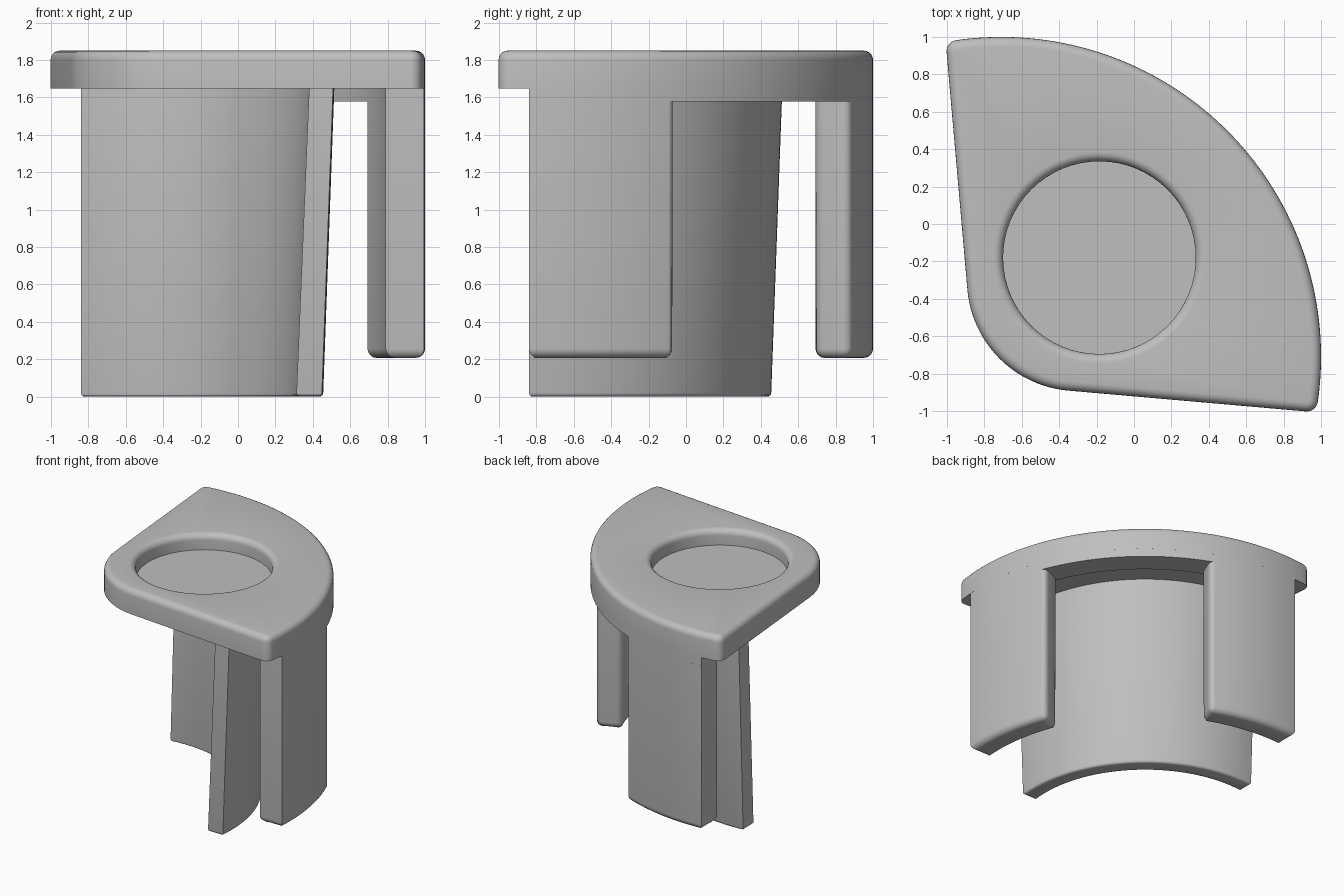
import bpy, bmesh
from math import sin, cos, tan, asin, radians, pi

cube = bpy.data.objects.get("Cube")
if cube:
    bpy.data.objects.remove(cube, do_unlink=True)

CENTRE = -0.71      # shared centre of the curved walls, in x and y
RADIUS = 1.71       # outer radius of the plate and clips
INNER = 1.505       # inner radius of the clips
END = 0.13          # how far the flat wall ends lie past the centre
TOP, UNDER, LIP = 1.85, 1.647, 1.577

grey = bpy.data.materials.new("light_grey")
grey.use_nodes = True
colour = (0.52, 0.52, 0.52, 1)
grey.diffuse_color = colour
grey.node_tree.nodes["Principled BSDF"].inputs["Base Color"].default_value = colour


def arc(cx, cy, r, a0, a1, n):
    """Points on a circle, from angle a0 to a1."""
    steps = [a0 + (a1 - a0) * i / n for i in range(n + 1)]
    return [(cx + r * cos(a), cy + r * sin(a)) for a in steps]


def wall_outline(r_in, r_out, notch=None, n=48):
    """Curved band with flat ends, or ending radially at the notch angle."""
    def side(r):
        start = -asin(END / r)
        stop = pi / 2 - start if notch is None else notch
        return arc(CENTRE, CENTRE, r, start, stop, n)
    return side(r_out) + side(r_in)[::-1]


def loft(low, high, z0, z1):
    """Closed solid between two outlines of equal length."""
    bm = bmesh.new()
    a = [bm.verts.new((x, y, z0)) for x, y in low]
    b = [bm.verts.new((x, y, z1)) for x, y in high]
    bm.faces.new(a[::-1])
    bm.faces.new(b)
    bridge(bm, a, b)
    bmesh.ops.recalc_face_normals(bm, faces=bm.faces)
    return bm


def bridge(bm, a, b):
    for i in range(len(a)):
        j = (i + 1) % len(a)
        bm.faces.new((a[i], a[j], b[j], b[i]))


def round_edges(bm, rule, size, segments=5):
    edges = [e for e in bm.edges if rule(*(v.co for v in e.verts))]
    bmesh.ops.bevel(bm, geom=edges, offset=size, offset_type='OFFSET',
                    segments=segments, profile=0.5, affect='EDGES',
                    clamp_overlap=False)


def at_height(z):
    return lambda p, q: abs(p.z - z) < 1e-4 and abs(q.z - z) < 1e-4


def finish(bm, name):
    """Make the object, with smooth curves and crisp corners."""
    bmesh.ops.recalc_face_normals(bm, faces=bm.faces)
    mesh = bpy.data.meshes.new(name)
    bm.to_mesh(mesh)
    bm.free()
    mesh.materials.append(grey)
    obj = bpy.data.objects.new(name, mesh)
    bpy.context.collection.objects.link(obj)
    bpy.ops.object.select_all(action='DESELECT')
    obj.select_set(True)
    bpy.context.view_layer.objects.active = obj
    bpy.ops.object.shade_smooth_by_angle(angle=radians(30))


# Top plate: round corner, straight sides, rounded tips and a wide outer arc
TIP, SLANT = 0.06, radians(5)
lean = radians(8.09)
tip_x = CENTRE + (RADIUS - TIP) * cos(lean)
tip_y = CENTRE - (RADIUS - TIP) * sin(lean)
outline = (arc(-0.30, -0.30, 0.593, pi + SLANT, 1.5 * pi - SLANT, 24)
           + arc(tip_x, tip_y, TIP, -pi / 2 - SLANT, -lean, 8)
           + arc(CENTRE, CENTRE, RADIUS, -lean, pi / 2 + lean, 64)[1:-1]
           + arc(tip_y, tip_x, TIP, pi / 2 + lean, pi + SLANT, 8))
bm = loft(outline, outline, UNDER, TOP)
round_edges(bm, at_height(TOP), 0.05)

# Round recess with a filleted rim, joined into the open top of the plate
lid = max((f for f in bm.faces if f.calc_center_median().z > TOP - 1e-4),
          key=lambda f: f.calc_area())
bmesh.ops.delete(bm, geom=[lid], context='FACES_ONLY')
fillet = [(0.565 - 0.05 * cos(t), TOP - 0.05 + 0.05 * sin(t))
          for t in (i * pi / 12 for i in range(7))]
rings = [[bm.verts.new((x, y, z)) for x, y in arc(-0.185, -0.18, r, 0, 2 * pi, 64)[:-1]]
         for r, z in [(0.515, 1.72)] + fillet]
bm.faces.new(rings[0])
for a, b in zip(rings, rings[1:]):
    bridge(bm, a, b)
bmesh.ops.triangle_fill(bm, edges=[e for e in bm.edges if e.is_boundary],
                        use_beauty=True)
finish(bm, "top_plate")

# Tapered inner wall reaching the ground
bm = loft(wall_outline(1.03, 1.165), wall_outline(1.098, 1.225), 0, UNDER)
round_edges(bm, at_height(0), 0.02, 3)
finish(bm, "inner_wall")

# Lip under the outer arc
band = wall_outline(INNER, RADIUS)
finish(loft(band, band, LIP, UNDER), "outer_lip")

# Two outer clips, mirrored across the diagonal
NOTCH, BASE = radians(22.4), 0.207
band = wall_outline(INNER, RADIUS, NOTCH, 24)


def clip_edge(p, q):
    """Bottom edges, and the upright edges beside the notch."""
    upright = abs(p.z - q.z) > 0.1
    at_notch = abs((p.y - CENTRE) - (p.x - CENTRE) * tan(NOTCH)) < 1e-3
    return at_height(BASE)(p, q) or (upright and at_notch)


for name, swap in (("left_clip", False), ("back_clip", True)):
    bm = loft(band, band, BASE, LIP)
    round_edges(bm, clip_edge, 0.05)
    if swap:
        for v in bm.verts:
            v.co.x, v.co.y = v.co.y, v.co.x
    finish(bm, name)
